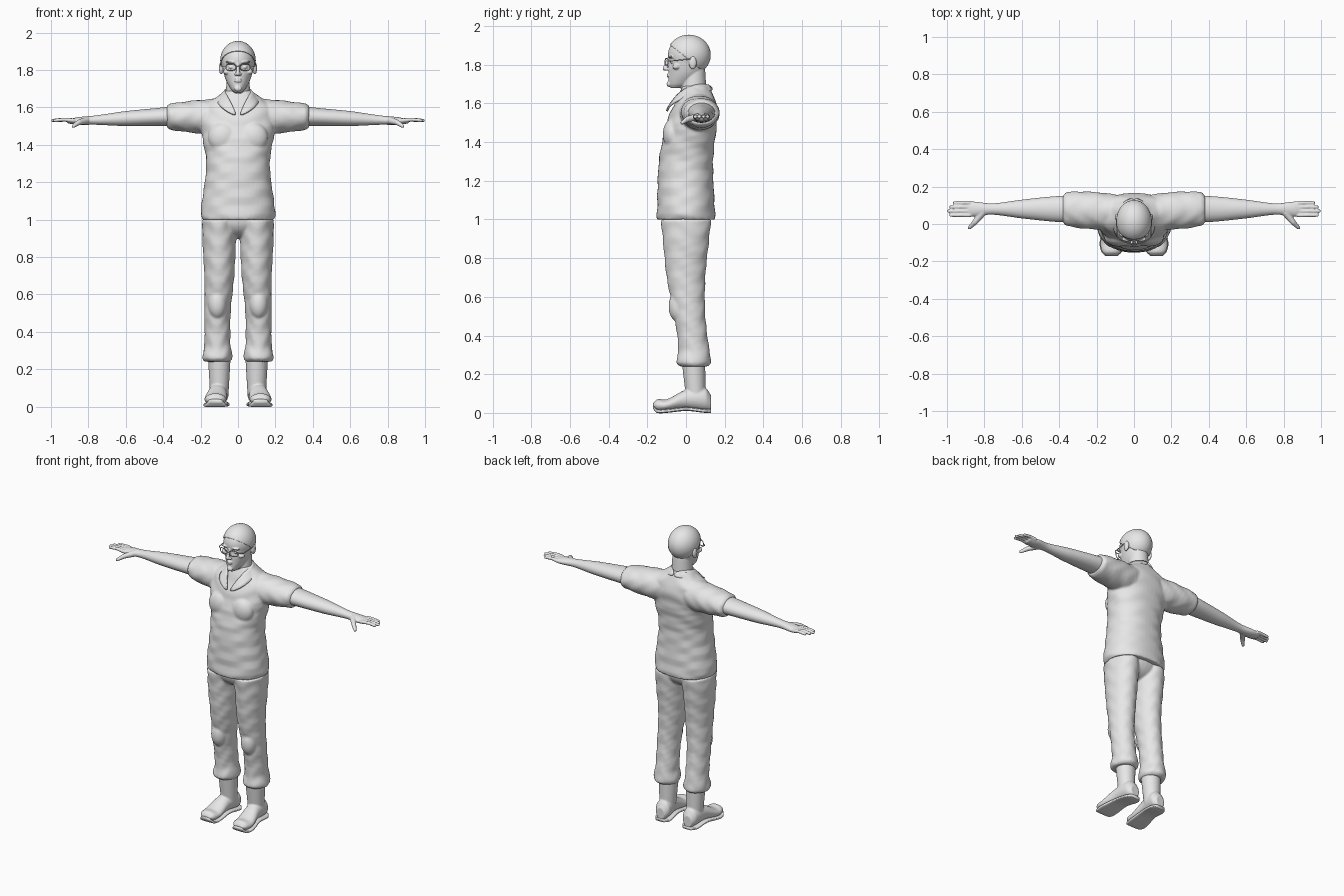
import bpy, bmesh, math
from mathutils import Vector, Matrix

if "Cube" in bpy.data.objects:
    bpy.data.objects.remove(bpy.data.objects["Cube"], do_unlink=True)

colour = (.8, .8, .8, 1)
grey = bpy.data.materials.new("plain grey")
grey.use_nodes = True
grey.diffuse_color = colour
grey.node_tree.nodes["Principled BSDF"].inputs["Base Color"].default_value = colour
SIDES = {"left": 1, "right": -1}


def smooth_rows(rows, steps=6):
    """Interpolate smoothly between rows, the first number being the station."""
    def slope(index, column):
        before, after = rows[max(index - 1, 0)], rows[min(index + 1, len(rows) - 1)]
        return (after[column] - before[column]) / (after[0] - before[0])

    result = []
    for index, (start, end) in enumerate(zip(rows, rows[1:])):
        length = end[0] - start[0]
        for step in range(steps):
            t = step / steps
            blend = t * t * (3 - 2 * t)
            row = [start[0] + length * t]
            for column in range(1, len(start)):
                leave, arrive = slope(index, column), slope(index + 1, column)
                bend = length * t * (1 - t) * (leave * (1 - t) - arrive * t)
                row.append(start[column] + blend * (end[column] - start[column]) + bend)
            result.append(row)
    return result + [rows[-1]]


def tube(bm, axis, rows, side=1, power=1, fold=0, count=48):
    """Loft ovals; each row is a station, the centre across it and two radii."""
    rings = []
    for station, centre_a, centre_b, radius_a, radius_b in smooth_rows(rows):
        ring = []
        for index in range(count):
            angle = math.tau * index / count
            cosine, sine = math.cos(angle), math.sin(angle)
            wave = fold * math.sin(station * 60 + 2 * math.sin(3 * angle) + angle)
            a = centre_a + (radius_a + wave) * math.copysign(abs(cosine) ** power, cosine)
            b = centre_b + (radius_b + wave) * math.copysign(abs(sine) ** power, sine)
            x, y, z = {"x": (station, a, b), "y": (a, station, b), "z": (a, b, station)}[axis]
            ring.append(bm.verts.new((x * side, y, z)))
        rings.append(ring)
    for lower, upper in zip(rings, rings[1:]):
        for index in range(count):
            bm.faces.new((lower[index - 1], lower[index], upper[index], upper[index - 1]))
    bm.faces.new(rings[0])
    bm.faces.new(rings[-1])


def ball(bm, location, size, segments=32):
    place = Matrix.Translation(location) @ Matrix.Diagonal((*size, 1))
    bmesh.ops.create_uvsphere(bm, u_segments=segments, v_segments=segments // 2, radius=1, matrix=place)


def limb(bm, points, radii, segments=16):
    """Chain of tapered rods with round joints."""
    points = [Vector(point) for point in points]
    for point, radius in zip(points, radii):
        ball(bm, point, [radius] * 3, segments)
    for start, end, radius, taper in zip(points, points[1:], radii, radii[1:]):
        along = end - start
        place = Matrix.Translation((start + end) / 2) @ along.to_track_quat("Z", "Y").to_matrix().to_4x4()
        bmesh.ops.create_cone(bm, cap_ends=True, segments=segments, radius1=radius, radius2=taper,
                              depth=along.length, matrix=place)


def finish(name, bm, height=0, voxel=0):
    """Make the object; a voxel size fuses its pieces into one skin."""
    bmesh.ops.recalc_face_normals(bm, faces=bm.faces[:])
    mesh = bpy.data.meshes.new(name)
    bm.to_mesh(mesh)
    bm.free()
    mesh.materials.append(grey)
    mesh.shade_smooth()
    part = bpy.data.objects.new(name, mesh)
    part.location.z = height
    bpy.context.scene.collection.objects.link(part)
    if voxel:
        fuse = part.modifiers.new("fuse", "REMESH")
        fuse.mode, fuse.voxel_size, fuse.use_smooth_shade = "VOXEL", voxel, True
        relax = part.modifiers.new("relax", "SMOOTH")
        relax.factor, relax.iterations = .5, 4
    return part


# Shirt: body, chest and short sleeves, measured up from the hem
body = [(0, 0, .19, .15), (.03, 0, .2, .15), (.3, 0, .17, .14), (.5, .03, .2, .13),
        (.6, .05, .19, .11), (.66, .05, .11, .08), (.69, .05, .07, .07)]
sleeve = [(.05, .06, .09, .1), (.2, .07, .1, .09), (.36, .08, .09, .07), (.38, .08, .07, .06)]
bm = bmesh.new()
tube(bm, "z", [(z, 0, y, wide, deep) for z, y, wide, deep in body], power=.9, fold=.003)
for side in SIDES.values():
    tube(bm, "x", [(x, y, .55, deep, tall) for x, y, deep, tall in sleeve], side, fold=.002)
    ball(bm, (side * .08, -.07, .44), (.08, .05, .08))
finish("shirt", bm, 1, .007)

# Collar: one flap per side, folded over the neck and meeting in a V
inner = [(0, .12, .1), (.08, .06, .1), (.06, -.03, .07), (.01, -.1, -.03)]
outer = [(0, .15, .06), (.13, .07, .06), (.1, -.09, 0), (.01, -.1, -.05)]
for word, side in SIDES.items():
    bm = bmesh.new()
    top, low = ([bm.verts.new((x * side, y, z)) for x, y, z in edge] for edge in (inner, outer))
    for index in range(len(top) - 1):
        bm.faces.new((top[index], top[index + 1], low[index + 1], low[index]))
    flap = finish(word + "_collar", bm, 1.6)
    rounding = flap.modifiers.new("rounding", "SUBSURF")
    rounding.levels = rounding.render_levels = 2
    cloth = flap.modifiers.new("cloth", "SOLIDIFY")
    cloth.thickness, cloth.offset = .01, 0

# Trousers: seat, legs with turned-up cuffs, and knee bags
leg = [(.24, .11, .04, .07, .07), (.26, .11, .04, .08, .09), (.33, .11, .04, .07, .08),
       (.5, .11, .02, .07, .08), (.7, .1, 0, .08, .1), (.9, .1, 0, .09, .12), (1, .1, 0, .09, .13)]
bm = bmesh.new()
ball(bm, (0, 0, 1), (.18, .12, .1))
for side in SIDES.values():
    tube(bm, "z", leg, side, fold=.002)
    ball(bm, (side * .11, -.04, .55), (.05, .05, .08))
finish("trousers", bm, voxel=.007)

# Boots: shaft and foot, with a sole that follows the underside of the foot
foot = [(-.17, .12, .04, .03, .01), (-.15, .12, .04, .05, .03), (-.1, .12, .04, .06, .03),
        (0, .11, .07, .05, .05), (.1, .1, .07, .05, .06), (.13, .1, .05, .03, .04)]
for word, side in SIDES.items():
    bm = bmesh.new()
    limb(bm, [(side * .1, .05, .08), (side * .1, .04, .25)], (.05, .06), 32)
    tube(bm, "y", foot, side)
    finish(word + "_boot", bm, voxel=.005)
    bm = bmesh.new()
    tube(bm, "y", [(y, x, z - tall, wide + .004, .01) for y, x, z, wide, tall in foot], side, power=.5)
    finish(word + "_sole", bm)

# Arms with hands: forearm and palm drooping a little, four fingers and a thumb
forearm = [(.3, .08, .07, .06), (.4, .08, .07, .05), (.6, .08, .05, .04), (.76, .08, .03, .025),
           (.86, .08, .04, .02), (.91, .08, .03, .01)]
for word, side in SIDES.items():
    bm = bmesh.new()
    tube(bm, "x", [(x, y, .03 - x / 20, deep, tall) for x, y, deep, tall in forearm], side)
    for index, tip in enumerate((.98, .99, .98, .96)):
        y = .047 + index * .022
        limb(bm, [(side * .88, y, -.01), (side * (tip - .05), y, -.005), (side * tip, y, -.01)],
             (.012, .01, .009))
    limb(bm, [(side * .81, .06, -.01), (side * .85, .01, -.02), (side * .88, -.02, -.04)], (.02, .015, .01))
    finish(word + "_arm", bm, 1.54, .0042)

# Head: cranium, jaw, neck, face features and ears, measured up from the chin
HEAD = 1.7
skull_centre, skull_size = Vector((0, .015, .15)), Vector((.09, .108, .1))
jaw = [(-.02, -.05, .02, .03), (0, -.03, .04, .06), (.06, 0, .07, .09), (.15, .01, .09, .1)]
bm = bmesh.new()
ball(bm, skull_centre, skull_size, 64)
tube(bm, "z", [(z, 0, y, wide, deep) for z, y, wide, deep in jaw])
for vert in bm.verts:
    for side in SIDES.values():
        socket = (vert.co - Vector((side * .036, -.08, .115))).length
        vert.co.y += .016 * math.exp(-(socket / .018) ** 2)
limb(bm, [(0, .04, -.1), (0, .04, .06)], (.07, .06), 32)
limb(bm, [(0, -.09, .13), (0, -.11, .08)], (.008, .011))
ball(bm, (0, -.09, 0), (.02, .01, .015))
for z in (.04, .05):
    ball(bm, (0, -.092, z), (.02, .008, .005))
for side in SIDES.values():
    ball(bm, (side * .012, -.1, .077), (.009, .01, .008))
    ball(bm, (side * .036, -.08, .142), (.03, .014, .007))
    ball(bm, (side * .035, -.07, .115), (.015, .012, .01))
    ball(bm, (side * .06, -.05, .09), (.02, .02, .015))
    ball(bm, (side * .09, .035, .11), (.012, .02, .034))
finish("head", bm, HEAD, .0037)

# Hair: a cap around the cranium, cut along a sloping hairline
bm = bmesh.new()
ball(bm, skull_centre, skull_size + Vector([.005] * 3), 64)
bmesh.ops.bisect_plane(bm, geom=bm.verts[:] + bm.edges[:] + bm.faces[:], plane_co=(0, -.08, .2),
                       plane_no=(0, 4, 5), clear_inner=True)
hair = finish("hair", bm, HEAD)
hair.modifiers.new("thickness", "SOLIDIFY").thickness = .006

# Spectacles: two rims, a bridge and side arms
bm = bmesh.new()
for side in SIDES.values():
    rim = []
    for index in range(17):
        angle = math.tau * index / 16
        cosine, sine = math.cos(angle), math.sin(angle)
        rim.append((side * (.038 + .027 * cosine), -.1 + .008 * cosine,
                    .115 + .018 * math.copysign(abs(sine) ** .6, sine)))
    wire = [.0025] * len(rim)
    limb(bm, rim, wire, 8)
    limb(bm, [(0, -.11, .12), (side * .012, -.107, .12)], wire, 8)
    limb(bm, [(side * .065, -.09, .12), (side * .09, -.07, .12), (side * .095, .03, .13)], wire, 8)
finish("spectacles", bm, HEAD)
